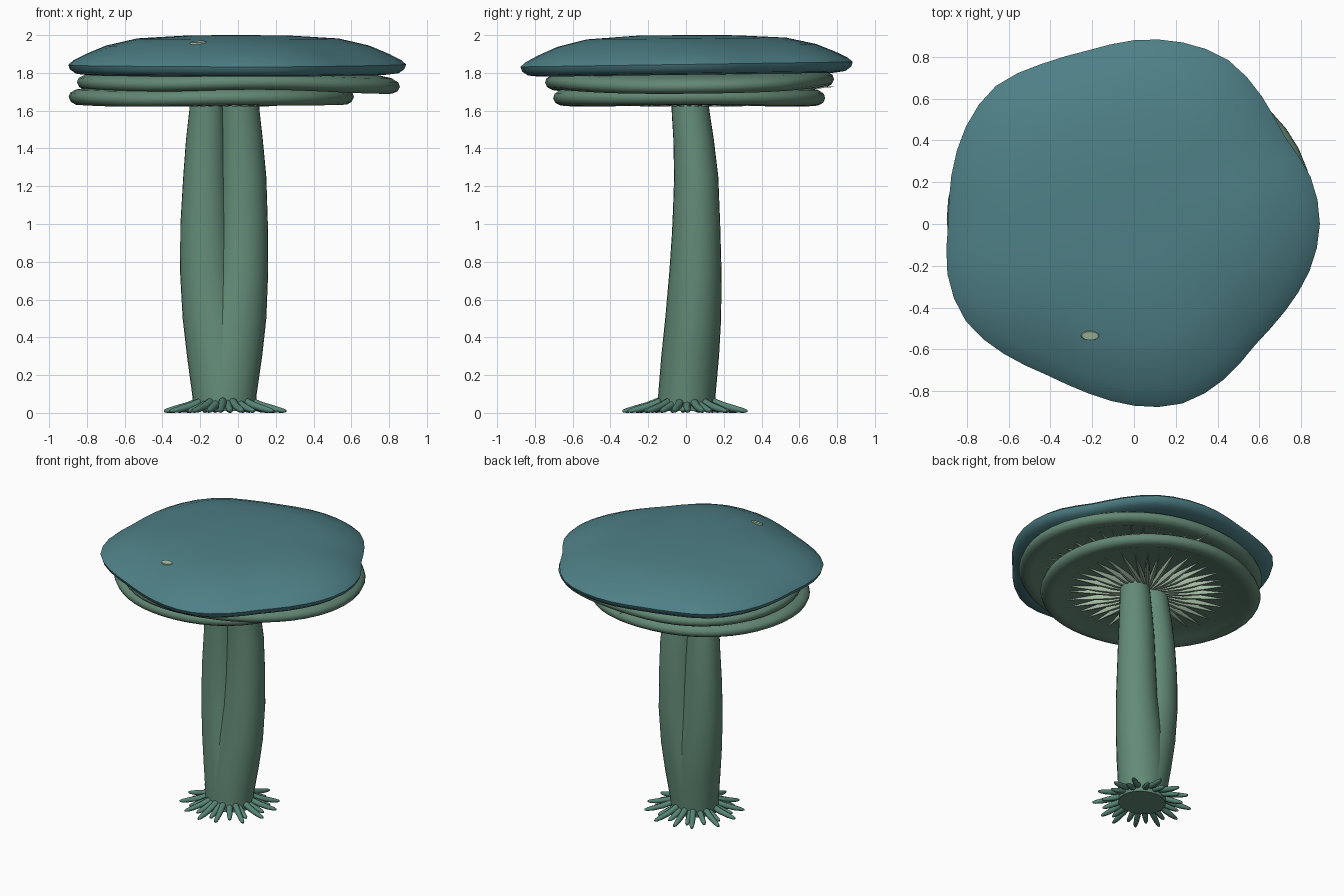
import bpy, bmesh, math, random
from math import sin, cos, pi, radians
from mathutils import Vector

if "Cube" in bpy.data.objects:
    bpy.data.objects.remove(bpy.data.objects["Cube"])
random.seed(4)


def material(name, rgb):
    m = bpy.data.materials.new(name)
    m.use_nodes = True
    m.diffuse_color = (*rgb, 1)
    m.node_tree.nodes["Principled BSDF"].inputs["Base Color"].default_value = (*rgb, 1)
    return m


teal = material("teal cap", (.076, .215, .24))
moss = material("moss green", (.125, .245, .175))
stem_green = material("stem green", (.125, .26, .185))
root_green = material("root green", (.095, .235, .18))
sage = material("pale sage", (.37, .5, .37))


def finish(name, bm, mat, angle=50):
    bmesh.ops.recalc_face_normals(bm, faces=bm.faces)
    mesh = bpy.data.meshes.new(name)
    bm.to_mesh(mesh)
    bm.free()
    mesh.materials.append(mat)
    ob = bpy.data.objects.new(name, mesh)
    bpy.context.collection.objects.link(ob)
    bpy.ops.object.select_all(action='DESELECT')
    ob.select_set(True)
    bpy.context.view_layer.objects.active = ob
    bpy.ops.object.shade_smooth_by_angle(angle=radians(angle))
    return ob


def loft(bm, rings):
    """Skin closed rings of points and cap both ends."""
    loops = [[bm.verts.new(p) for p in ring] for ring in rings]
    n = len(loops[0])
    for a, b in zip(loops, loops[1:]):
        for i in range(n):
            j = (i + 1) % n
            bm.faces.new((a[i], a[j], b[j], b[i]))
    bm.faces.new(loops[0])
    bm.faces.new(loops[-1])


def cap(name, mat, radii, profile, centre, height):
    """Disc with a free outline; profile is (fraction of radius, z)."""
    bm = bmesh.new()
    n = len(radii)
    rings = []
    for t, z in profile:
        ring = []
        for i, r in enumerate(radii):
            a = 2 * pi * i / n
            x, y = centre[0] + t * r * cos(a), centre[1] + t * r * sin(a)
            ring.append((x, y, z + height(x, y) * t))
        rings.append(ring)
    loft(bm, rings)
    return finish(name, bm, mat)


def wobbly_ellipse(rx, ry, lobes, turn, amount, n=48):
    out = []
    for i in range(n):
        a = 2 * pi * i / n
        r = rx * ry / math.hypot(ry * cos(a), rx * sin(a))
        out.append(r + amount * cos(lobes * (a - radians(turn))))
    return out


# Top cap: outline radii every fifteen degrees, smoothed to double
outline = [.89, .875, .835, .865, .905, .90, .88, .86, .885, .935, .93, .905,
           .89, .925, .93, .88, .835, .84, .87, .89, .86, .82, .835, .87]
n = len(outline)
fine = []
for i in range(n):
    a, b, c, d = (outline[(i + k) % n] for k in (-1, 0, 1, 2))
    fine += [b, (9 * (b + c) - a - d) / 16]
cap("top_cap", teal, fine,
    [(.02, 2.0), (.3, 1.998), (.6, 1.982), (.78, 1.945), (.9, 1.9), (.97, 1.868), (1, 1.845),
     (.99, 1.82), (.955, 1.798), (.88, 1.79), (.5, 1.80), (.02, 1.80)],
    (0, 0), lambda x, y: .015 * y)

# Two lower caps with rounded rims
rim = [(.02, .055), (.5, .055), (.85, .05), (.95, .035), (.99, .015), (1, -.008), (.985, -.032),
       (.95, -.046), (.89, -.045), (.84, -.03), (.5, -.015), (.02, -.01)]
cap("middle_cap", moss, wobbly_ellipse(.855, .765, 3, 22, .018),
    [(t, 1.755 + z) for t, z in rim], (-.005, .035),
    lambda x, y: -.012 * x + .012 * sin(4 * x + 1) + .012 * y)
cap("lower_cap", moss, wobbly_ellipse(.755, .72, 3, 175, .012),
    [(t, 1.675 + z) for t, z in rim], (-.13, .02),
    lambda x, y: .012 * cos(4 * x) + (.035 * x * x if x < 0 else .07 * x * x) - .012)


def gills(name, count, centre, z, length):
    """Ring of pointed blades hanging under a cap."""
    bm = bmesh.new()
    for i in range(count):
        a = 2 * pi * (i + random.uniform(-.15, .15)) / count
        out, side = Vector((cos(a), sin(a), 0)), Vector((-sin(a), cos(a), 0))
        reach = length * random.uniform(.93, 1.04)
        rings = []
        for f, w in ((.1, .25), (.3, .8), (.45, 1), (.65, .75), (.85, .35), (1, .04)):
            p = Vector((*centre, z)) + out * reach * f
            rings.append([p + side * .018 * w * cos(b) + Vector((0, 0, .03 * w * sin(b)))
                          for b in (k * pi / 3 for k in range(6))])
        loft(bm, rings)
    return finish(name, bm, sage)


gills("lower_gills", 36, (-.1, .02), 1.648, .56)
gills("middle_gills", 40, (0, .035), 1.726, .72)


# Twin stems that share one base: (z, x, y, radius x, radius y)
def stem(name, sections):
    bm = bmesh.new()
    loft(bm, [[(x + rx * cos(a), y + ry * sin(a), z)
               for a in (2 * pi * k / 28 for k in range(28))]
              for z, x, y, rx, ry in sections])
    ob = finish(name, bm, stem_green)
    return ob


stem("main_stem", [(.01, -.07, 0, .165, .15), (.1, -.068, .005, .167, .152),
                   (.3, -.045, .022, .173, .153), (.5, -.015, .038, .165, .148),
                   (.75, .018, .05, .142, .138), (1.0, .025, .055, .133, .126),
                   (1.25, .025, .054, .125, .117), (1.45, .018, .04, .113, .107),
                   (1.6, .01, .024, .104, .1), (1.72, .008, .015, .1, .095)])
stem("second_stem", [(.01, -.07, 0, .165, .15), (.1, -.073, .005, .17, .152),
                     (.3, -.1, .022, .17, .15), (.5, -.135, .036, .158, .142),
                     (.75, -.168, .045, .139, .13), (1.0, -.175, .048, .13, .12),
                     (1.25, -.175, .046, .115, .108), (1.45, -.17, .034, .105, .098),
                     (1.6, -.165, .022, .093, .09), (1.72, -.162, .015, .088, .085)])

# Finger-like roots spreading from the base
bm = bmesh.new()
count = 26
for i in range(count):
    a = 2 * pi * (i + random.uniform(-.25, .25)) / count
    out, side = Vector((cos(a), sin(a), 0)), Vector((-sin(a), cos(a), 0))
    reach = (.34 if i % 2 else .28) * random.uniform(.95, 1.0)
    rings = []
    for f, z, w in ((.15, .07, .016), (.42, .062, .022), (.62, .036, .021),
                    (.82, .02, .018), (.95, .012, .013), (1, .01, .006)):
        p = Vector((-.07, 0, z)) + out * reach * f
        rings.append([p + side * w * cos(b) + Vector((0, 0, min(w, z) * sin(b)))
                      for b in (k * pi / 4 for k in range(8))])
    loft(bm, rings)
finish("roots", bm, root_green)

# Pale fleck on the top cap
bm = bmesh.new()
bmesh.ops.create_cone(bm, cap_ends=True, segments=16, radius1=.045, radius2=.04, depth=.009)
fleck = finish("cap_fleck", bm, sage, 30)
fleck.scale = (1, .52, 1)
fleck.rotation_euler = (radians(13), radians(-4), 0)
fleck.location = (-.21, -.535, 1.961)
